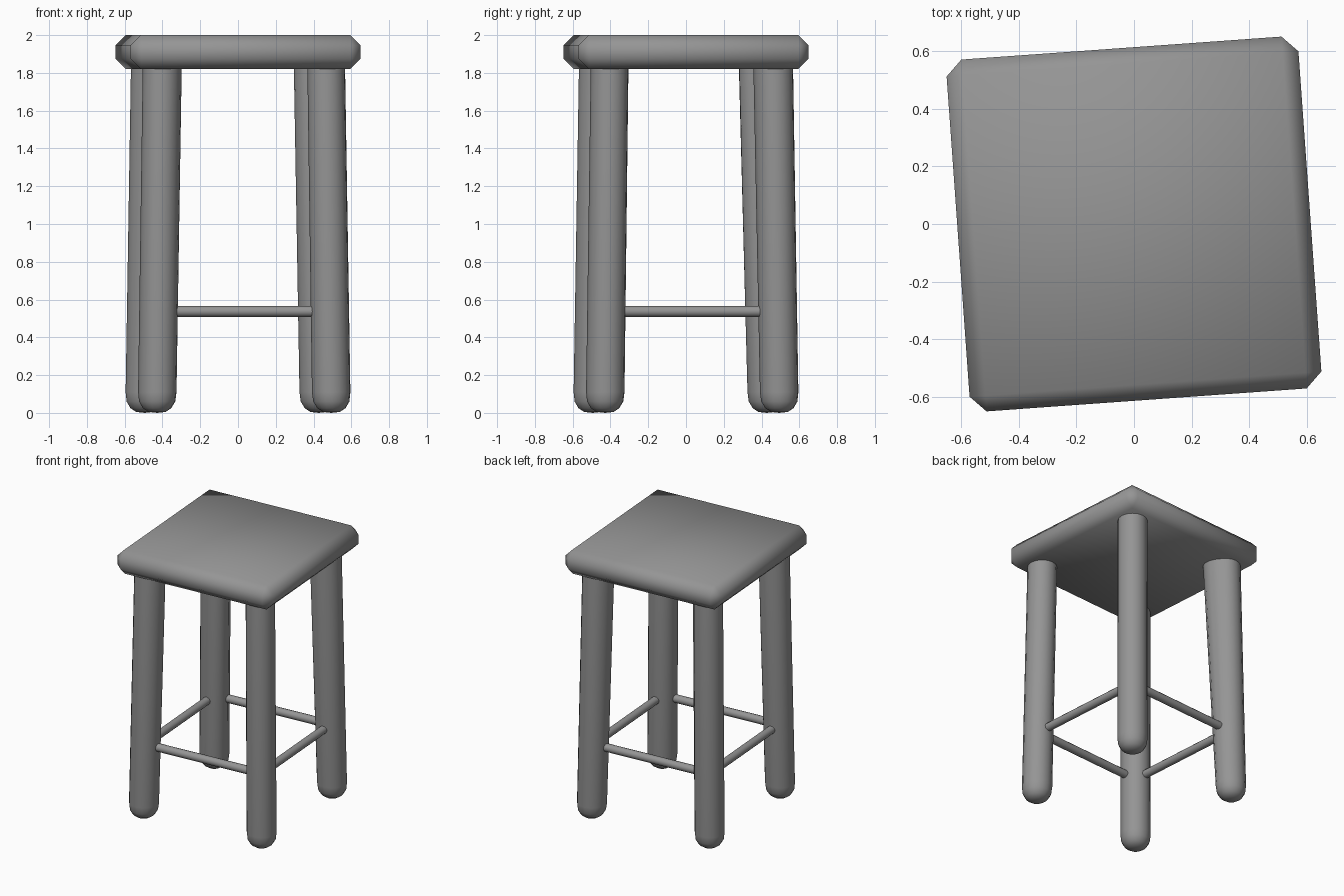
import bpy, bmesh, math
from mathutils import Vector, Matrix

if "Cube" in bpy.data.objects:
    bpy.data.objects.remove(bpy.data.objects["Cube"])

TURN = Matrix.Rotation(math.radians(4.1), 4, 'Z')   # whole stool is turned slightly

# Dark grey finish shared by all parts
GREY = bpy.data.materials.new("dark_grey")
GREY.diffuse_color = (0.3, 0.3, 0.3, 1)
GREY.use_nodes = True
GREY.node_tree.nodes["Principled BSDF"].inputs["Base Color"].default_value = GREY.diffuse_color


def finish(bm, name, angle):
    bmesh.ops.transform(bm, matrix=TURN, verts=bm.verts)
    bmesh.ops.recalc_face_normals(bm, faces=bm.faces)
    mesh = bpy.data.meshes.new(name)
    bm.to_mesh(mesh)
    bm.free()
    mesh.materials.append(GREY)
    obj = bpy.data.objects.new(name, mesh)
    bpy.context.collection.objects.link(obj)
    bpy.ops.object.select_all(action='DESELECT')
    obj.select_set(True)
    bpy.context.view_layer.objects.active = obj
    bpy.ops.object.shade_smooth_by_angle(angle=math.radians(angle))
    return obj


# Seat: flat box with one soft chamfer on every edge
bm = bmesh.new()
bmesh.ops.create_cube(bm, size=1)
bmesh.ops.transform(bm, matrix=Matrix.LocRotScale((0, 0, 1.91), None, (1.222, 1.222, 0.18)),
                    verts=bm.verts)
bmesh.ops.bevel(bm, geom=bm.edges[:], offset=0.055, offset_type='OFFSET',
                segments=1, profile=0.5, affect='EDGES')
finish(bm, "seat", 60)


# Legs: splayed round posts with domed feet
PROFILE = [(0.045, 0.005), (0.075, 0.025), (0.096, 0.06), (0.102, 0.11), (0.100, 1.88)]
SIDES = 16


def leg(name, sx, sy, flare=0.0):
    bm = bmesh.new()
    rings = []
    inward = Vector((-sx, -sy)).normalized()
    for r, z in PROFILE:
        c = 0.463 - 0.026 * z / 1.82
        ring = []
        for i in range(SIDES):
            a = 2 * math.pi * i / SIDES
            d = Vector((math.cos(a), math.sin(a)))
            p = Vector((sx * c, sy * c)) + d * r
            if z > 1:
                p += inward * flare * max(0, d.dot(inward))
            ring.append(bm.verts.new((p.x, p.y, z)))
        rings.append(ring)
    for lo, hi in zip(rings, rings[1:]):
        for i in range(SIDES):
            j = (i + 1) % SIDES
            bm.faces.new((lo[i], lo[j], hi[j], hi[i]))
    tip = bm.verts.new((sx * 0.463, sy * 0.463, 0))
    for i in range(SIDES):
        bm.faces.new((tip, rings[0][(i + 1) % SIDES], rings[0][i]))
    bm.faces.new(rings[-1])
    finish(bm, name, 50)


leg("front_left_leg", -1, -1, flare=0.015)
leg("front_right_leg", 1, -1)
leg("back_right_leg", 1, 1, flare=0.02)
leg("back_left_leg", -1, 1, flare=0.055)   # this leg thickens inward at the top

# Rungs: thin round bars running between the legs
for k, side in enumerate(("front", "right", "back", "left")):
    bm = bmesh.new()
    bmesh.ops.create_cone(bm, cap_ends=True, segments=12, radius1=0.029, radius2=0.029, depth=0.78)
    place = (Matrix.Rotation(k * math.pi / 2, 4, 'Z') @ Matrix.Translation((0, -0.455, 0.537))
             @ Matrix.Rotation(math.pi / 2, 4, 'Y'))
    bmesh.ops.transform(bm, matrix=place, verts=bm.verts)
    finish(bm, side + "_rung", 40)
